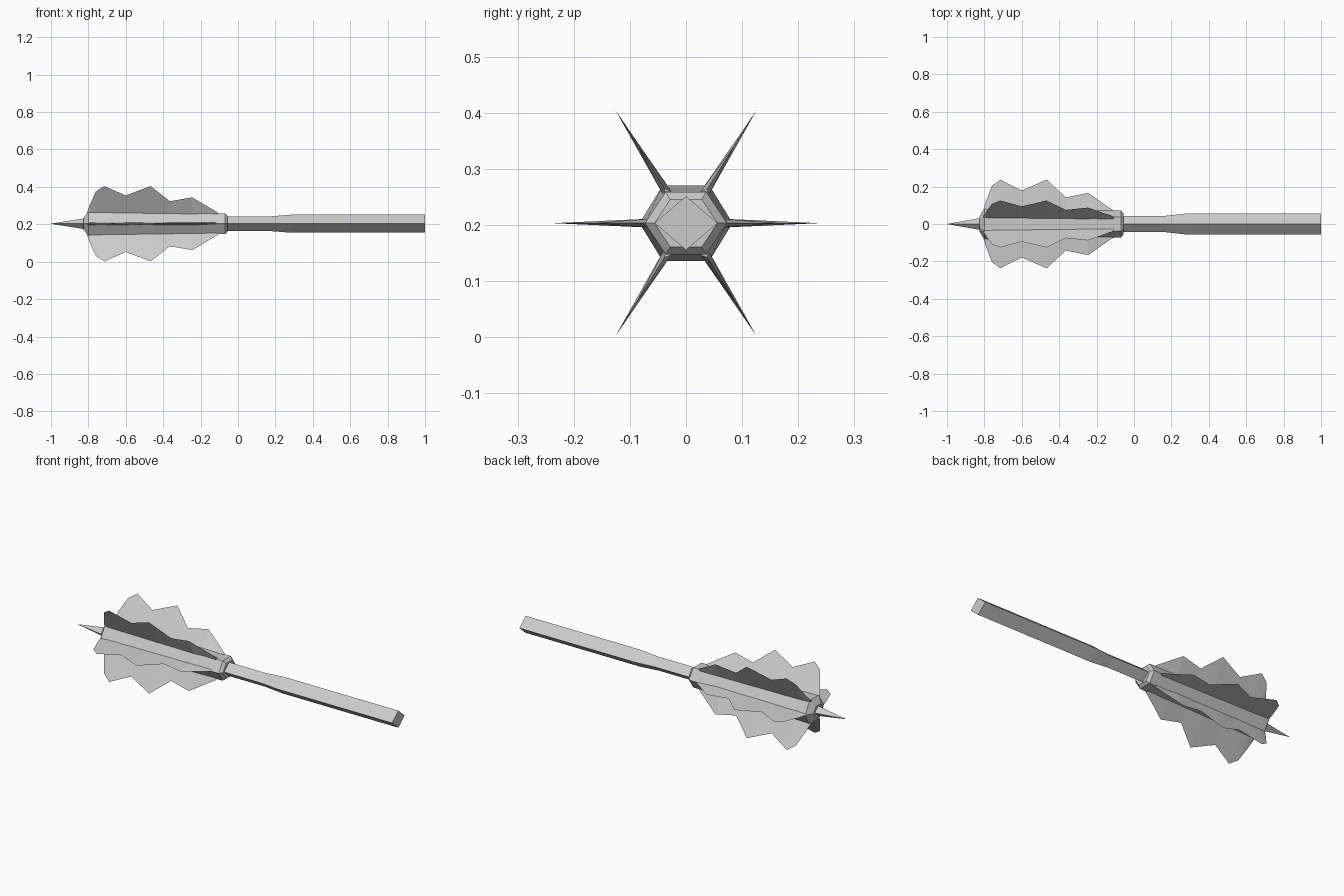
import bpy, bmesh
from math import sin, cos, tau, radians

if "Cube" in bpy.data.objects:
    bpy.data.objects.remove(bpy.data.objects["Cube"])

AXIS_Z = 0.203


def finish(name, bm):
    bmesh.ops.recalc_face_normals(bm, faces=bm.faces)
    mesh = bpy.data.meshes.new(name)
    bm.to_mesh(mesh)
    bm.free()
    obj = bpy.data.objects.new(name, mesh)
    obj.location.z = AXIS_Z
    bpy.context.collection.objects.link(obj)
    return obj


def loft(name, sides, rings):
    """Faceted bar along x; each ring is (x, y radius, z radius)."""
    bm = bmesh.new()
    loops = [[bm.verts.new((x, ry * cos(tau * i / sides), rz * sin(tau * i / sides)))
              for i in range(sides)] for x, ry, rz in rings]
    for a, b in zip(loops, loops[1:]):
        for i in range(sides):
            j = (i + 1) % sides
            bm.faces.new((a[i], a[j], b[j], b[i]))
    bm.faces.new(loops[0])
    bm.faces.new(loops[-1])
    bmesh.ops.remove_doubles(bm, verts=bm.verts, dist=1e-5)
    return finish(name, bm)


def flange(name, angle, profile):
    """Wedge blade: thick root inside the body, sharp outer edge."""
    bm = bmesh.new()
    root, half = 0.062, 0.008
    edge = [bm.verts.new((x, 0, r)) for x, r in profile]
    left = [bm.verts.new((x, -half, root)) for x, r in profile]
    right = [bm.verts.new((x, half, root)) for x, r in profile]
    for i in range(len(profile) - 1):
        j = i + 1
        bm.faces.new((left[i], left[j], edge[j], edge[i]))
        bm.faces.new((right[j], right[i], edge[i], edge[j]))
        bm.faces.new((left[j], left[i], right[i], right[j]))
    for i in (0, -1):
        bm.faces.new((left[i], right[i], edge[i]))
    obj = finish(name, bm)
    obj.rotation_euler.x = angle - radians(90)


# Four-sided handle, slimmer near the head
loft("handle", 4, [(-0.07, 0.044, 0.039), (0.17, 0.044, 0.039),
                   (0.28, 0.056, 0.048), (1.0, 0.056, 0.048)])

# Six-sided tapered head with chamfered ends
loft("head_body", 6, [(-0.825, 0.042, 0.037), (-0.80, 0.083, 0.078),
                      (-0.07, 0.073, 0.064), (-0.055, 0.056, 0.049)])

# Four-sided tip spike
loft("tip_spike", 4, [(-1.0, 0.0003, 0.0003), (-0.82, 0.032, 0.029)])

# Six scalloped blades
blade = [(-0.805, 0.078), (-0.79, 0.125), (-0.76, 0.203), (-0.715, 0.237),
         (-0.60, 0.178), (-0.467, 0.237), (-0.365, 0.142), (-0.245, 0.166),
         (-0.11, 0.072)]
for n, deg in enumerate((0, 58, 122, 180, 238, 302)):
    flange(f"blade_{n + 1}", radians(deg), blade)
